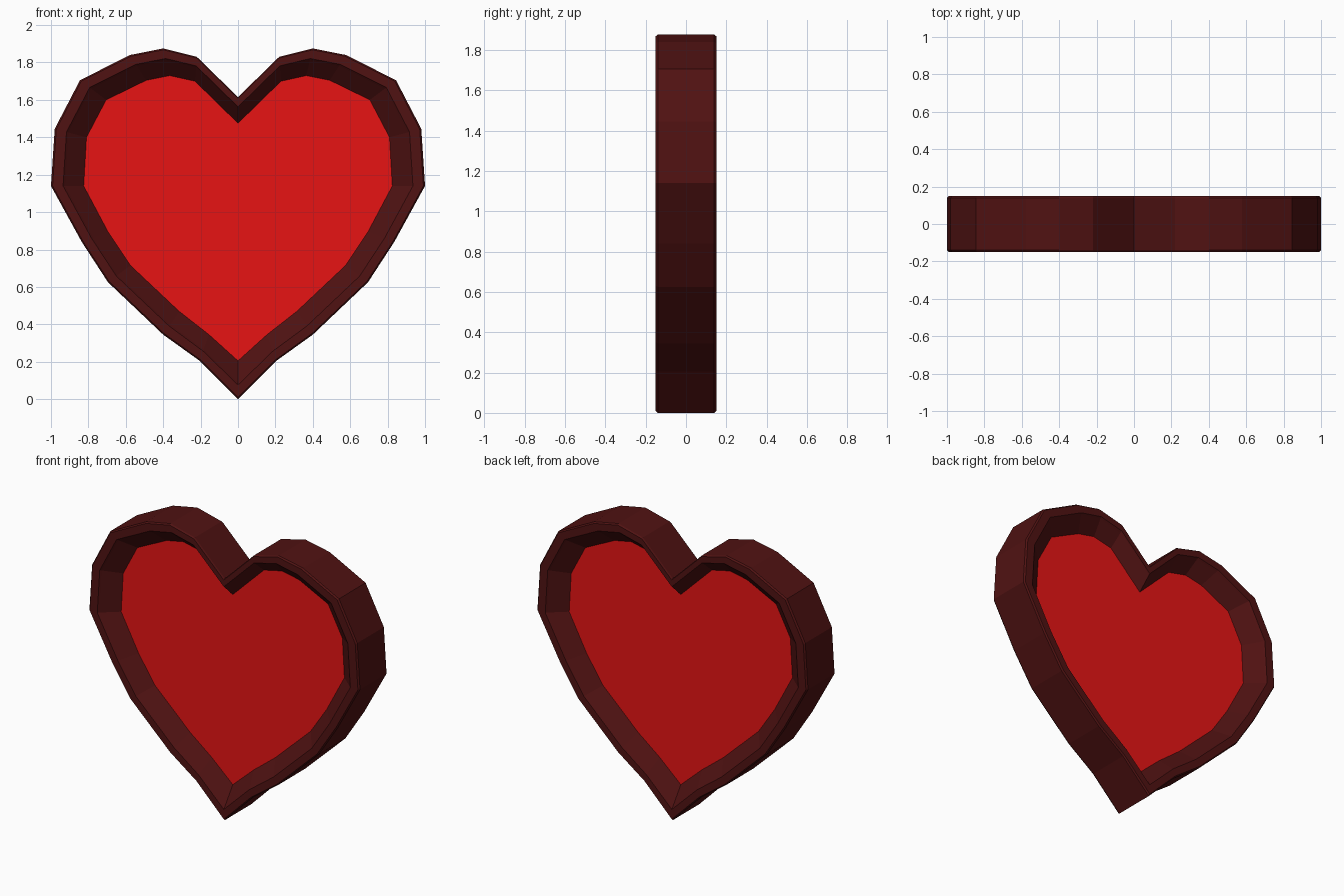
import bpy

if "Cube" in bpy.data.objects:
    bpy.data.objects.remove(bpy.data.objects["Cube"])

# Right half of the heart, bottom tip to top notch: (outer x, outer z, inner x, inner z)
HALF = [
    (0.00, 0.00, 0.00, 0.205), (0.205, 0.205, 0.155, 0.345), (0.40, 0.345, 0.315, 0.47),
    (0.695, 0.625, 0.575, 0.715), (0.835, 0.84, 0.695, 0.895), (1.00, 1.14, 0.825, 1.14),
    (0.98, 1.445, 0.81, 1.40), (0.845, 1.705, 0.705, 1.60), (0.578, 1.84, 0.49, 1.705),
    (0.40, 1.875, 0.365, 1.73), (0.22, 1.83, 0.23, 1.70), (0.00, 1.615, 0.00, 1.475),
]
# Mirror to the full loop, skipping the two points on the centre line
LOOP = HALF + [(-a, b, -c, d) for a, b, c, d in HALF[-2:0:-1]]
N = len(LOOP)


def ring(t, y):
    """Heart outline at depth y, blended from outer (t=0) to inner (t=1)."""
    return [(a + (c - a) * t, y, b + (d - b) * t) for a, b, c, d in LOOP]


def make(name, profile, color, caps=False):
    """Skin heart rings along a (t, y) profile, closed round or capped."""
    verts = [v for t, y in profile for v in ring(t, y)]
    m = len(profile)
    faces = []
    for r in range(m - 1 if caps else m):
        p, q = r * N, (r + 1) % m * N
        for i in range(N):
            j = (i + 1) % N
            faces.append((p + i, p + j, q + j, q + i))
    if caps:
        faces += [tuple(range(N))[::-1], tuple(range((m - 1) * N, m * N))]
        faces = [f[::-1] for f in faces]
    mesh = bpy.data.meshes.new(name)
    mesh.from_pydata(verts, [], faces)
    mat = bpy.data.materials.new(name)
    mat.diffuse_color = color
    mat.use_nodes = True
    mat.node_tree.nodes["Principled BSDF"].inputs["Base Color"].default_value = mat.diffuse_color
    mesh.materials.append(mat)
    # Make normals point outward
    import bmesh
    bm = bmesh.new()
    bm.from_mesh(mesh)
    bmesh.ops.recalc_face_normals(bm, faces=bm.faces)
    bm.to_mesh(mesh)
    bm.free()
    obj = bpy.data.objects.new(name, mesh)
    bpy.context.collection.objects.link(obj)


# Frame: bevelled flat rim with a slope down to the panel, same front and back
front = [(0, -0.14), (0.05, -0.15), (0.37, -0.15), (0.43, -0.14), (1, -0.055)]
back = [(t, -y) for t, y in reversed(front)]
make("heart_frame", front + back, (0.08, 0.006, 0.006, 1))

# Red panel filling the frame
make("heart_panel", [(1, -0.055), (1, 0.055)], (0.8, 0.007, 0.007, 1), caps=True)
